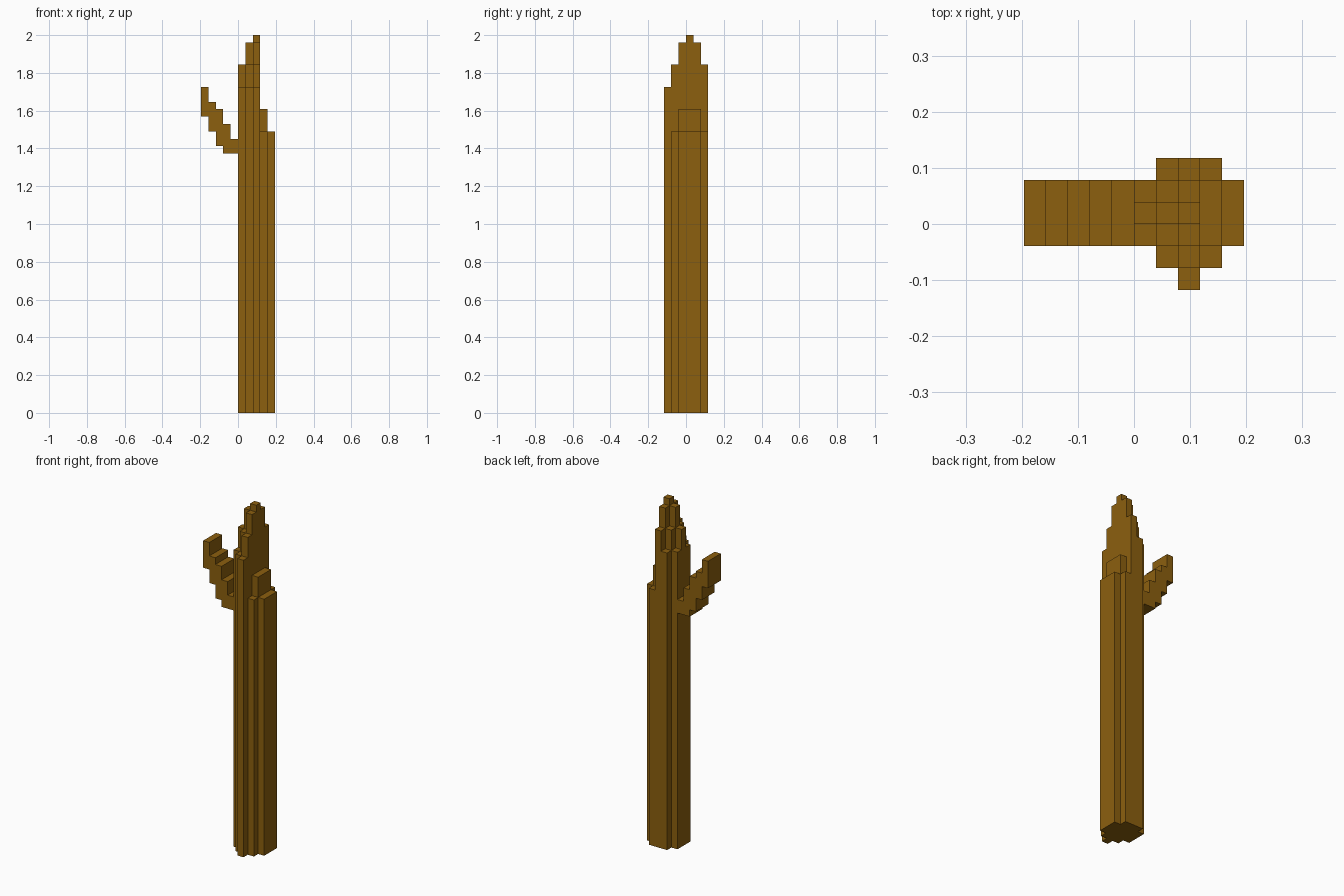
import bpy, bmesh

cube = bpy.data.objects.get("Cube")
if cube:
    bpy.data.objects.remove(cube, do_unlink=True)

U = 2 / 51  # edge length of one block

wood = bpy.data.materials.new("brown_wood")
wood.use_nodes = True
color = (0.262, 0.116, 0.0045, 1)
wood.diffuse_color = color
bsdf = wood.node_tree.nodes["Principled BSDF"]
bsdf.inputs["Base Color"].default_value = color
bsdf.inputs["Roughness"].default_value = 0.9


def exposed(span, other):
    """Parts of a vertical span that a neighbouring span leaves uncovered."""
    (a, b), (c, d) = span, other
    return [(lo, hi) for lo, hi in ((a, min(b, c)), (max(a, d), b)) if hi > lo]


def build_blocks(name, columns, everything):
    """Outer skin of block columns {(i, j): (bottom, top)}, in block units."""
    bm = bmesh.new()

    def quad(*points):
        bm.faces.new([bm.verts.new([c * U for c in p]) for p in points])

    for (i, j), (a, b) in columns.items():
        # top and bottom caps
        quad((i, j, b), (i + 1, j, b), (i + 1, j + 1, b), (i, j + 1, b))
        quad((i, j, a), (i, j + 1, a), (i + 1, j + 1, a), (i + 1, j, a))
        # four walls, only where no neighbour hides them
        corners = [(i, j), (i + 1, j), (i + 1, j + 1), (i, j + 1)]
        for k, (di, dj) in enumerate([(0, -1), (1, 0), (0, 1), (-1, 0)]):
            p, q = corners[k], corners[(k + 1) % 4]
            near = everything.get((i + di, j + dj), (b, b))
            for lo, hi in exposed((a, b), near):
                quad((*p, lo), (*q, lo), (*q, hi), (*p, hi))
    bmesh.ops.remove_doubles(bm, verts=bm.verts, dist=1e-4)
    bmesh.ops.dissolve_limit(bm, angle_limit=0.01, verts=bm.verts, edges=bm.edges)
    mesh = bpy.data.meshes.new(name)
    bm.to_mesh(mesh)
    bm.free()
    mesh.materials.append(wood)
    obj = bpy.data.objects.new(name, mesh)
    bpy.context.collection.objects.link(obj)


# Trunk: columns step down with distance from the peak, lower on the +x side
rows = {-3: (2, 2), -2: (1, 3), -1: (0, 4), 0: (0, 4), 1: (0, 4), 2: (1, 3)}
trunk = {}
for j, (first, last) in rows.items():
    for i in range(first, last + 1):
        if i <= 2:
            top = (51, 50, 47, 44)[2 - i + abs(j)]
        else:
            top = 41 if i == 3 and abs(j) < 2 else 38
        trunk[i, j] = (0, top)

# Branch: stepped slices rising outward, three blocks deep
slices = [(35, 37), (35, 39), (36, 41), (38, 42), (40, 44)]
branch = {(-1 - n, j): span for n, span in enumerate(slices) for j in (-1, 0, 1)}

everything = {**trunk, **branch}
build_blocks("trunk", trunk, everything)
build_blocks("branch", branch, everything)
